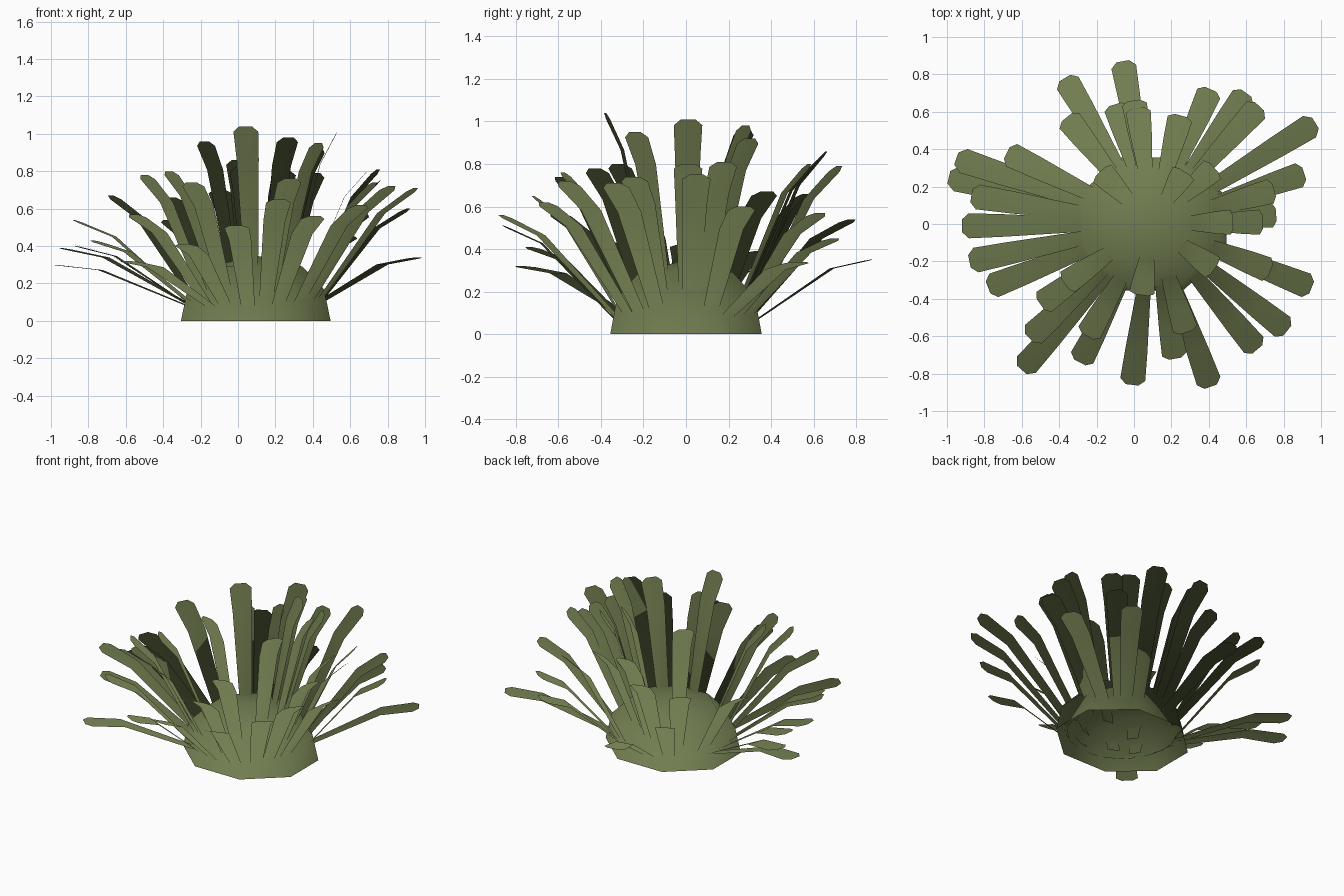
import bpy, bmesh, math
from mathutils import Vector

cube = bpy.data.objects.get("Cube")
if cube:
    bpy.data.objects.remove(cube, do_unlink=True)

green = bpy.data.materials.new("leaf_green")
green.use_nodes = True
colour = (0.165, 0.205, 0.08, 1)
green.diffuse_color = colour
green.node_tree.nodes["Principled BSDF"].inputs["Base Color"].default_value = colour

CENTRE = Vector((0.095, 0, 0))
UP = Vector((0, 0, 1))


def make_object(name, bm):
    mesh = bpy.data.meshes.new(name)
    bm.to_mesh(mesh)
    bm.free()
    mesh.materials.append(green)
    obj = bpy.data.objects.new(name, mesh)
    bpy.context.collection.objects.link(obj)
    mesh.polygons.foreach_set("use_smooth", [True] * len(mesh.polygons))
    # Soft foliage normals lean outward and up from the plant's heart
    mesh.normals_split_custom_set_from_vertices(
        [((v.co - CENTRE).normalized() + UP).normalized() for v in mesh.vertices])


def build_mound():
    # Eight-sided open dome at the foot of the plant, flat sides to the axes
    bm = bmesh.new()
    sides = 8
    rings = []
    for radius, height in ((0.433, 0), (0.395, 0.17), (0.27, 0.29)):
        ring = []
        for i in range(sides):
            a = math.tau * (i + 0.5) / sides
            offset = Vector((math.cos(a), 0.89 * math.sin(a), 0)) * radius
            ring.append(bm.verts.new(CENTRE + offset + UP * height))
        rings.append(ring)
    peak = bm.verts.new(CENTRE + UP * 0.35)
    for i in range(sides):
        j = (i + 1) % sides
        for low, high in zip(rings, rings[1:]):
            bm.faces.new((low[i], low[j], high[j], high[i]))
        bm.faces.new((rings[-1][i], rings[-1][j], peak))
    make_object("mound", bm)


def add_leaf(bm, tip):
    # Flat strip that widens outward, bends once and ends in a clipped tip
    flat = Vector((tip.x, tip.y, 0)) - CENTRE
    out = flat.normalized()
    side = UP.cross(out)
    start = min(0.33, max(0.14, flat.length * 0.42))
    root = CENTRE + out * start + UP * (0.35 - start * 0.87)
    knee = root.lerp(tip, 0.68) + UP * (0.03 + 0.06 * tip.z) - out * 0.01
    shoulder = knee.lerp(tip, 0.84)
    rows = []
    for point, half in ((root, 0.036), (knee, 0.06), (shoulder, 0.067), (tip, 0.034)):
        rows.append([bm.verts.new(point + side * s * half) for s in (-1, 1)])
    for a, b in zip(rows, rows[1:]):
        bm.faces.new((a[0], b[0], b[1], a[1]))


# Leaf tips in hundredths of a unit, going clockwise from the back
TIPS = [
    (-6, 87, 35), (0, 66, 86), (-10, 64, 70), (2, 62, 82), (25, 58, 80),
    (41, 72, 79), (60, 70, 45), (67, 63, 57), (97, 54, 34), (91, 27, 60),
    (75, 18, 81), (76, 5, 75), (69, 1, 80), (53, 1, 101), (73, -25, 74),
    (95, -34, 71), (82, -57, 72), (66, -67, 62), (41, -87, 56), (22, -72, 65),
    (28, -58, 76), (-1, -86, 51), (4, -38, 104), (-29, -74, 41), (-25, -60, 74),
    (-60, -78, 32), (-56, -61, 57), (-50, -43, 78), (-37, -32, 80),
    (-78, -34, 43), (-88, -20, 54), (-92, -1, 42), (-87, 15, 40),
    (-95, 35, 39), (-99, 25, 30), (-68, 38, 67), (-36, 57, 66), (-37, 78, 54),
    (-18, 28, 96), (27, 28, 98), (43, 30, 92), (43, -24, 95),
]


def build_leaves():
    bm = bmesh.new()
    for tip in TIPS:
        add_leaf(bm, Vector(tip) / 100)
    make_object("leaves", bm)


build_mound()
build_leaves()
